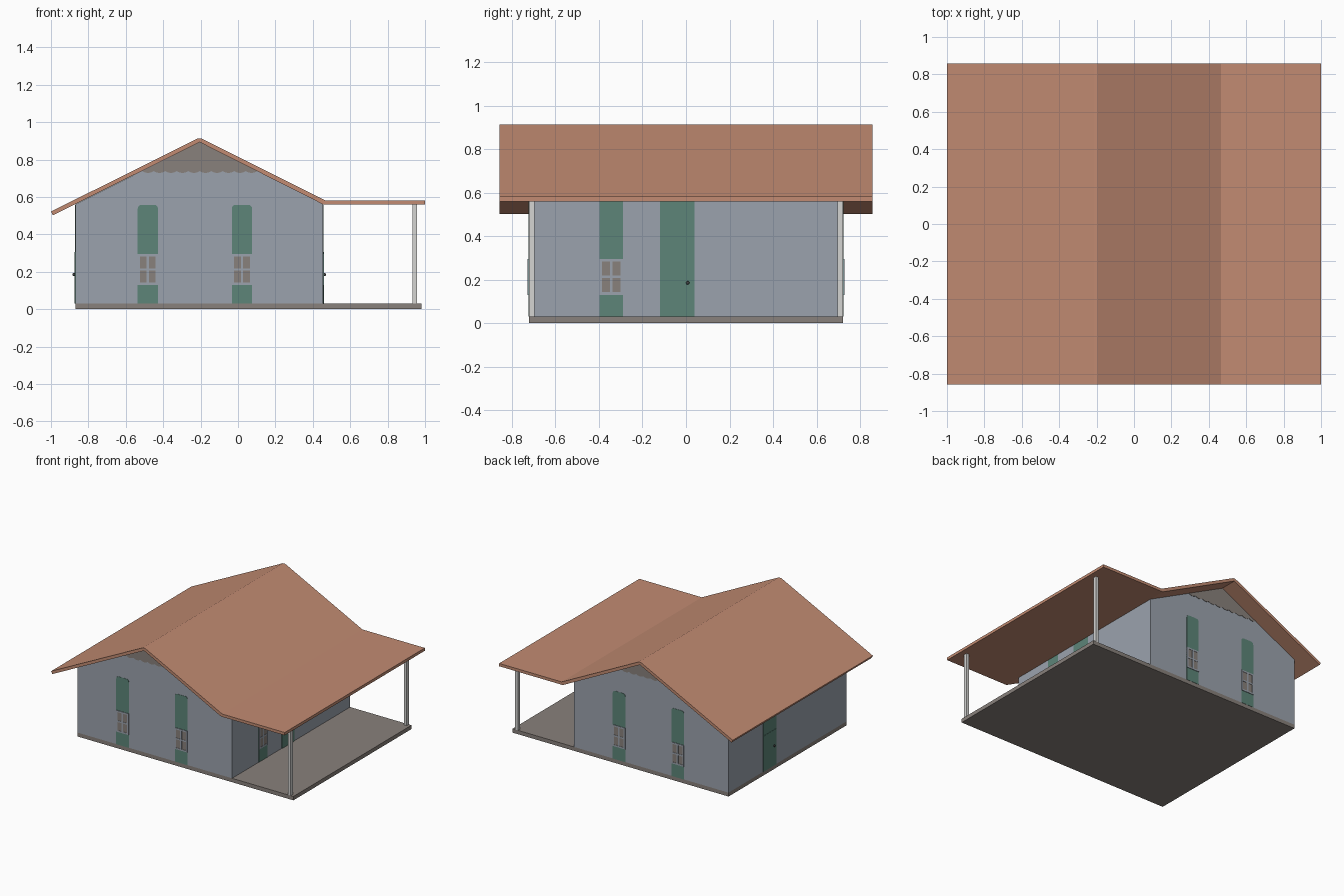
import bpy, bmesh, math
from mathutils import Matrix

if "Cube" in bpy.data.objects:
    bpy.data.objects.remove(bpy.data.objects["Cube"])


def mat(name, r, g, b):
    m = bpy.data.materials.new(name)
    m.diffuse_color = (r, g, b, 1)
    m.use_nodes = True
    m.node_tree.nodes["Principled BSDF"].inputs["Base Color"].default_value = m.diffuse_color
    return m


WALL = mat("blue grey wall", 0.33, 0.365, 0.42)
GREEN = mat("green panel", 0.11, 0.235, 0.19)
ROOF = mat("terracotta roof", 0.54, 0.26, 0.17)
TAUPE = mat("taupe stone", 0.25, 0.22, 0.20)
POST = mat("pale post", 0.66, 0.66, 0.65)
DARK = mat("dark knob", 0.06, 0.06, 0.06)

HX0, HX1, HY = -0.87, 0.455, 0.722      # house walls
RX, RZ, EAVE = -0.205, 0.893, 0.56      # ridge underside, wall top


def finish(name, bm, material, M=Matrix()):
    bmesh.ops.recalc_face_normals(bm, faces=bm.faces)
    me = bpy.data.meshes.new(name)
    bm.to_mesh(me)
    bm.free()
    me.materials.append(material)
    ob = bpy.data.objects.new(name, me)
    ob.matrix_world = M
    bpy.context.collection.objects.link(ob)
    return ob


def prism(name, pts, y0, y1, material, M=Matrix()):
    """Extrude an x-z outline from y0 to y1."""
    bm = bmesh.new()
    f = bm.faces.new([bm.verts.new((x, y0, z)) for x, z in pts])
    ext = bmesh.ops.extrude_face_region(bm, geom=[f])["geom"]
    vs = [v for v in ext if isinstance(v, bmesh.types.BMVert)]
    bmesh.ops.translate(bm, verts=vs, vec=(0, y1 - y0, 0))
    return finish(name, bm, material, M)


def rect(x0, x1, z0, z1):
    return [(x0, z0), (x1, z0), (x1, z1), (x0, z1)]


def round_top(x0, x1, z0, z1, r):
    pts = [(x0, z0), (x1, z0)]
    for cx, a0 in ((x1 - r, 0), (x0 + r, 90)):
        for i in range(5):
            a = math.radians(a0 + i * 22.5)
            pts.append((cx + r * math.cos(a), z1 - r + r * math.sin(a)))
    return pts


# Slab and house body
prism("floor_slab", rect(HX0, 0.98, 0, 0.03), -HY, HY, TAUPE)
prism("house_walls", [(HX0, 0.03), (HX1, 0.03), (HX1, EAVE), (RX, RZ), (HX0, EAVE)],
      -HY, HY, WALL)

# Roof: gable slopes running into the flat porch cover
prism("roof", [(-0.99, 0.502), (RX, RZ), (HX1, EAVE), (1.0, EAVE), (1.0, 0.582),
               (0.465, 0.582), (RX + 0.01, 0.913), (RX - 0.01, 0.913), (-1.0, 0.522)],
      -0.857, 0.857, ROOF)

# Porch posts
for s, n in ((-1, "front"), (1, "back")):
    prism(n + "_porch_post", rect(0.932, 0.957, 0.03, EAVE), s * 0.697, s * HY, POST)

# Wall frames: local x runs along the wall, local -y points outward
SIDES = {
    "front": Matrix.Translation((0, -HY, 0)),
    "back": Matrix.Translation((0, HY, 0)) @ Matrix.Rotation(math.pi, 4, "Z"),
    "right": Matrix.Translation((HX1, 0, 0)) @ Matrix.Rotation(math.pi / 2, 4, "Z"),
    "left": Matrix.Translation((HX0, 0, 0)) @ Matrix.Rotation(-math.pi / 2, 4, "Z"),
}


def window(side, u, rounded):
    M, w, z0, z1 = SIDES[side], 0.054, 0.13, 0.295
    r = 0.02 if rounded else 0.001
    prism(side + "_green_strip", round_top(u - w, u + w, 0.03, 0.558, r), 0, -0.002, GREEN, M)
    prism(side + "_window_pane", rect(u - w + .005, u + w - .005, z0 + .005, z1 - .005),
          0, -0.0035, TAUPE, M)
    for i in (-1, 0, 1):                       # upright bars
        c = u + i * (w - 0.006)
        prism(side + "_window_stile", rect(c - 0.006, c + 0.006, z0, z1), 0, -0.006, WALL, M)
    for i in (-1, 0, 1):                       # level bars
        c = (z0 + z1) / 2 + i * ((z1 - z0) / 2 - 0.006)
        prism(side + "_window_rail", rect(u - w, u + w, c - 0.006, c + 0.006),
              0, -0.0058, WALL, M)


def door(side, u):
    M, w = SIDES[side], 0.08
    prism(side + "_door_strip", rect(u - w, u + w, 0.03, 0.558), 0, -0.002, GREEN, M)
    prism(side + "_door", rect(u - w + .002, u + w - .002, 0.03, 0.307), 0, -0.004, GREEN, M)
    bm = bmesh.new()
    bmesh.ops.create_uvsphere(bm, u_segments=12, v_segments=8, radius=0.008)
    finish(side + "_door_knob", bm, DARK, M @ Matrix.Translation((u + 0.048, -0.008, 0.185)))


# Windows and doors
for u in (-0.482, 0.021):
    window("front", u, True)
    window("back", u + 0.415, True)            # same layout turned about the house centre
window("right", -0.344, False)
door("right", -0.04)
door("left", -0.22)

# Gable trims with a scalloped lower edge, following the roof pitch
n, zt = 10, 0.738
half = (RZ - zt) / (RZ - EAVE) * (HX1 - RX)
for side in ("front", "back"):
    c = RX if side == "front" else -RX
    pts = [(c, RZ)]
    for k in range(n):
        x0, step = c - half + 2 * half * k / n, 2 * half / n
        for j in range(5 if k == n - 1 else 4):
            t = j / 4
            pts.append((x0 + step * t, zt - 0.01 * math.sin(math.pi * t)))
    prism(side + "_gable_trim", pts, 0, -0.003, TAUPE, SIDES[side])
